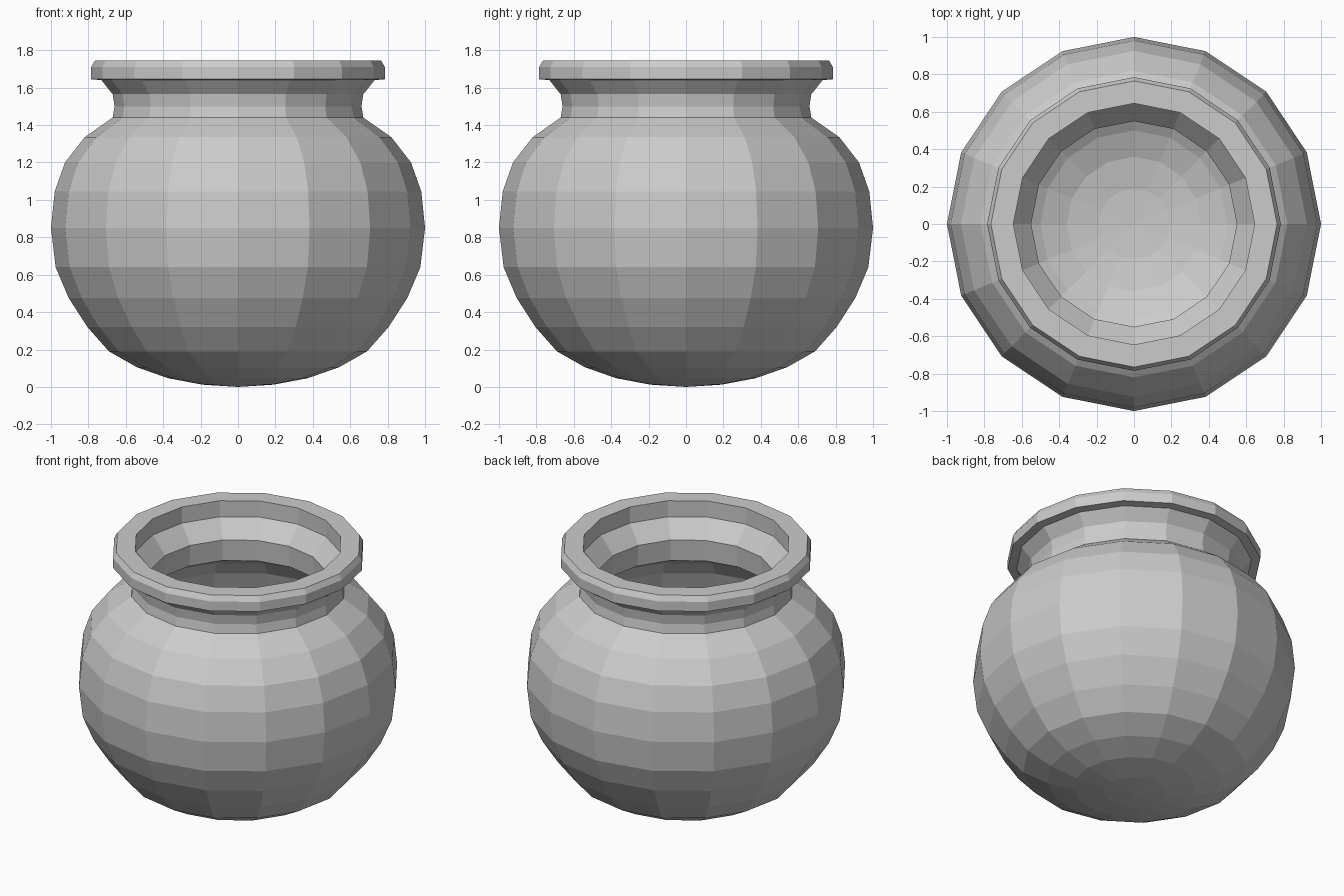
import bpy, bmesh
from math import cos, sin, tau

if "Cube" in bpy.data.objects:
    bpy.data.objects.remove(bpy.data.objects["Cube"])

SIDES = 16

# Outer wall: base, belly, neck and rim (radius, height)
outer = [(0, 0), (.19, .012), (.375, .047), (.54, .105), (.69, .19), (.805, .32),
         (.905, .475), (.975, .64), (1, .85), (.98, 1.045), (.925, 1.2), (.82, 1.335),
         (.67, 1.44), (.66, 1.5), (.67, 1.565), (.73, 1.64), (.785, 1.645),
         (.785, 1.71), (.765, 1.745)]
# Inner wall: mouth, neck and hollow belly
inner = [(.645, 1.745), (.645, 1.635), (.55, 1.52), (.56, 1.375), (.75, 1.27),
         (.84, 1.16), (.885, 1.03), (.9, .85), (.88, .66), (.82, .515), (.73, .375),
         (.63, .265), (.5, .185), (.36, .13), (.19, .1), (0, .09)]


def lathe(name, profile):
    """Revolve a profile that starts and ends on the axis."""
    bm = bmesh.new()
    rings = []
    for r, z in profile:
        n = SIDES if r > 0 else 1
        rings.append([bm.verts.new((r * cos(tau * i / n), r * sin(tau * i / n), z))
                      for i in range(n)])
    for a, b in zip(rings, rings[1:]):
        for i in range(SIDES):
            j = (i + 1) % SIDES
            quad = [a[i % len(a)], a[j % len(a)], b[j % len(b)], b[i % len(b)]]
            bm.faces.new(list(dict.fromkeys(quad)))
    bmesh.ops.recalc_face_normals(bm, faces=bm.faces)
    mesh = bpy.data.meshes.new(name)
    bm.to_mesh(mesh)
    bm.free()
    obj = bpy.data.objects.new(name, mesh)
    bpy.context.collection.objects.link(obj)
    return obj


# Hollow round pot with flared rim
lathe("round_pot", outer + inner)
